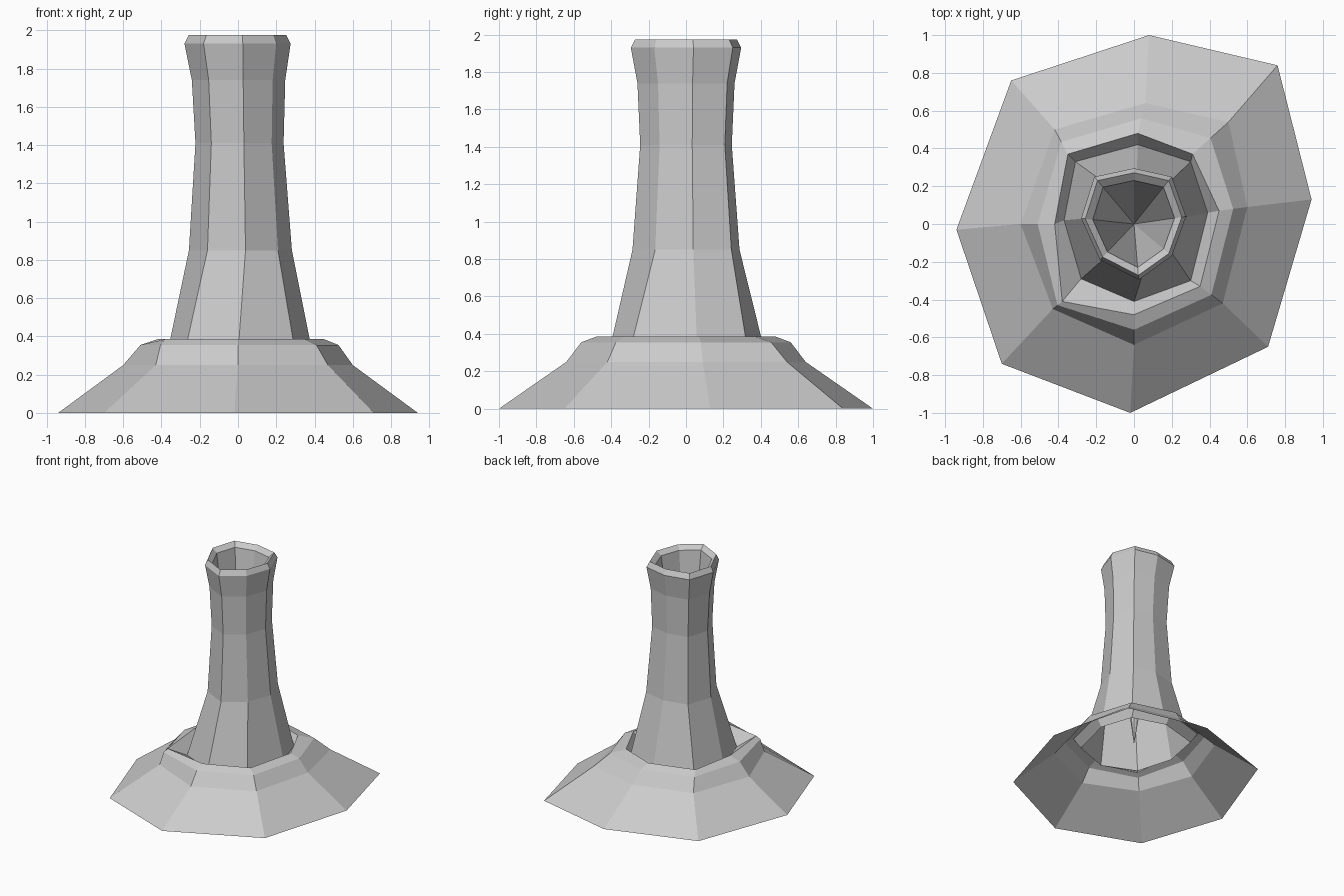
import bpy, bmesh

if "Cube" in bpy.data.objects:
    bpy.data.objects.remove(bpy.data.objects["Cube"])

# Irregular eight-sided outlines, counted clockwise from the back
FOOT = [(.08, 1), (.76, .84), (.94, .13), (.71, -.65), (-.02, -1), (-.70, -.74), (-.94, -.03), (-.65, .76)]
SHOULDER = [(.06, .64), (.50, .54), (.60, .09), (.47, -.42), (0, -.64), (-.43, -.45), (-.60, 0), (-.42, .50)]
LIP = [(.02, .48), (.31, .37), (.45, .07), (.35, -.33), (0, -.48), (-.38, -.41), (-.42, 0), (-.35, .37)]
TUBE = [(.02, .42), (.30, .33), (.39, .06), (.30, -.30), (0, -.41), (-.28, -.29), (-.37, .02), (-.31, .33)]
RIM = [(0, .295), (.20, .25), (.275, .04), (.20, -.17), (.025, -.295), (-.18, -.19), (-.28, .03), (-.21, .25)]


def blend(a, b, t):
    return [(p[0] + (q[0] - p[0]) * t, p[1] + (q[1] - p[1]) * t) for p, q in zip(a, b)]


def scaled(a, s, dx=0):
    return [(x * s + dx, y * s) for x, y in a]


def loft(name, levels, tip=None):
    bm = bmesh.new()
    rings = [[bm.verts.new((x, y, z)) for x, y in outline] for z, outline in levels]
    n = len(rings[0])
    for a, b in zip(rings, rings[1:]):
        for i in range(n):
            j = (i + 1) % n
            bm.faces.new((a[j], a[i], b[i], b[j]))
    if tip:
        t = bm.verts.new(tip)
        for i in range(n):
            bm.faces.new((rings[-1][(i + 1) % n], rings[-1][i], t))
    me = bpy.data.meshes.new(name)
    bm.to_mesh(me)
    bm.free()
    ob = bpy.data.objects.new(name, me)
    bpy.context.collection.objects.link(ob)


# Flared skirt, open underneath, with a lip that dips in to the tube
loft("base_skirt", [
    (0, FOOT), (.25, SHOULDER), (.355, blend(SHOULDER, LIP, .5)),
    (.385, LIP), (.31, TUBE)])

# Waisted tube with a bevelled rim and a deep pointed bore
loft("chimney_tube", [
    (.31, TUBE), (.85, scaled(RIM, .97, .015)), (1.41, scaled(RIM, .83, .01)),
    (1.74, scaled(RIM, .88, .005)), (1.93, RIM), (1.975, scaled(RIM, .92)),
    (1.94, scaled(RIM, .78))], tip=(0, 0, .32))
